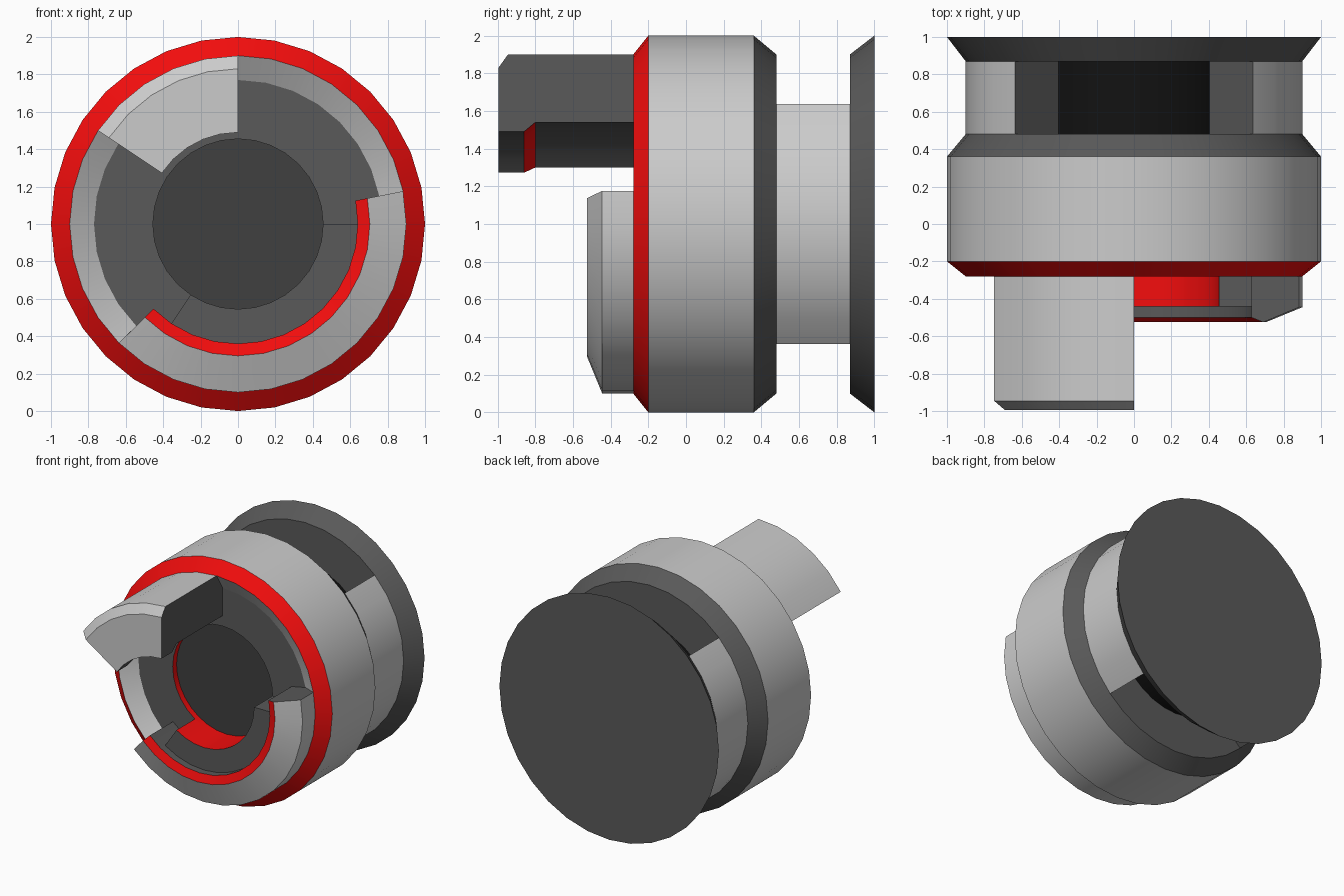
import bpy, bmesh, math

if "Cube" in bpy.data.objects:
    bpy.data.objects.remove(bpy.data.objects["Cube"])

STEP = 11.25  # 32 sides per full turn


def material(name, color):
    m = bpy.data.materials.new(name)
    m.diffuse_color = (*color, 1)
    m.use_nodes = True
    m.node_tree.nodes["Principled BSDF"].inputs["Base Color"].default_value = m.diffuse_color
    return m


MATS = [material("grey", (0.8, 0.8, 0.8)), material("dark", (0.1, 0.1, 0.1)),
        material("red", (0.9, 0.004, 0.004)), material("black", (0.006, 0.006, 0.006)),
        material("deep", (0.05, 0.05, 0.05))]
GREY, DARK, RED, BLACK, DEEP = range(5)


def lathe(name, profile, start=0, end=360, cap=DARK):
    """Turn (radius, y, material of the edge to the next point) about the y axis at z = 1."""
    full = end - start == 360
    steps = round((end - start) / STEP)
    n = len(profile)
    bm = bmesh.new()
    rings = []
    for i in range(steps if full else steps + 1):
        a = math.radians(start + i * STEP)
        rings.append([bm.verts.new((r * math.cos(a), y, 1 + r * math.sin(a)))
                      for r, y, _ in profile])
    for i in range(steps):
        p, q = rings[i], rings[(i + 1) % len(rings)]
        for j in range(n):
            k = (j + 1) % n
            if profile[j][0] == 0 and profile[k][0] == 0:
                continue  # edge on the axis
            quad = [p[j], p[k], q[k], q[j]]
            if profile[j][0] == 0:
                quad = [p[j], p[k], q[k]]
            elif profile[k][0] == 0:
                quad = [p[j], p[k], q[j]]
            bm.faces.new(quad).material_index = profile[j][2]
    if not full:
        for ring in (rings[0], rings[-1]):
            bm.faces.new(ring).material_index = cap
    bmesh.ops.remove_doubles(bm, verts=bm.verts, dist=1e-5)
    bmesh.ops.recalc_face_normals(bm, faces=bm.faces)
    me = bpy.data.meshes.new(name)
    bm.to_mesh(me)
    bm.free()
    for m in MATS:
        me.materials.append(m)
    ob = bpy.data.objects.new(name, me)
    bpy.context.collection.objects.link(ob)
    bpy.ops.object.select_all(action='DESELECT')
    ob.select_set(True)
    bpy.context.view_layer.objects.active = ob
    bpy.ops.object.shade_smooth_by_angle(angle=math.radians(25))
    return ob


# Main drum with red front bevel, recessed face and central socket
lathe("drum", [(0, -0.15, DEEP), (0.455, -0.15, RED), (0.455, -0.20, DARK),
               (0.77, -0.20, GREY), (0.90, -0.28, RED), (1.0, -0.20, GREY),
               (1.0, 0.36, DARK), (0.90, 0.48, DARK), (0, 0.48, DARK)])

# Rear flange
lathe("rear_flange", [(0, 0.87, DARK), (0.90, 0.87, DARK), (1.0, 1.0, DARK), (0, 1.0, DARK)])

# Neck: black core between two side blocks
lathe("neck_core", [(0, 0.47, BLACK), (0.57, 0.47, BLACK), (0.57, 0.88, BLACK), (0, 0.88, BLACK)])
for side, a in (("right", -45), ("left", 135)):
    lathe("neck_block_" + side, [(0.57, 0.48, DARK), (0.90, 0.48, GREY),
                                 (0.90, 0.87, DARK), (0.57, 0.87, DARK)], a, a + 90)

# Long upper prong with a red step on its inner side
lathe("upper_prong", [(0.90, -0.20, GREY), (0.90, -0.945, GREY), (0.83, -0.995, GREY),
                      (0.49, -0.995, DARK), (0.49, -0.86, RED), (0.54, -0.80, DARK),
                      (0.54, -0.20, DARK)], 90, 146.25)

# Short lower jaw with red inner rim
lathe("lower_jaw", [(0.90, -0.20, GREY), (0.90, -0.445, GREY), (0.705, -0.525, RED),
                    (0.64, -0.50, DARK), (0.64, -0.20, DARK)], -135, 11.25)

# Shelf inside the jaw, red on its inner wall
lathe("jaw_shelf", [(0.64, -0.20, DARK), (0.64, -0.44, DARK), (0.455, -0.44, RED),
                    (0.455, -0.20, DARK)], -123.75, 0)
